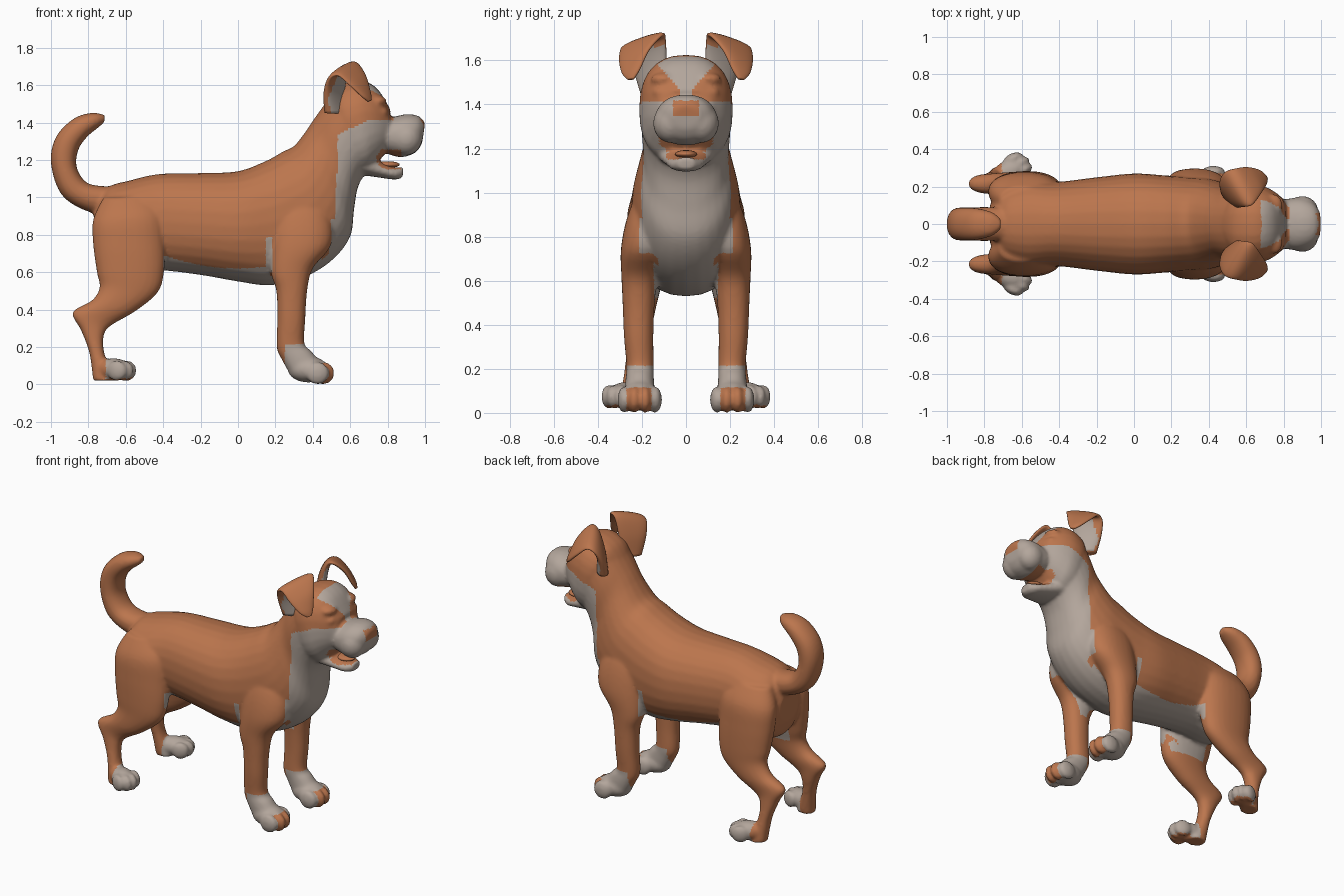
import bpy, bmesh, math
from mathutils import Vector, Matrix

# Two flat colours
def material(name, rgb):
    m = bpy.data.materials.new(name)
    m.diffuse_color = (*rgb, 1)
    return m

ORANGE = material("orange fur", (0.50, 0.18, 0.075))
PALE = material("pale fur", (0.45, 0.38, 0.33))


def catmull(rows, steps=5):
    """Smoothly interpolate a list of equal-length tuples."""
    out = []
    for i in range(len(rows) - 1):
        p0, p1 = rows[max(i - 1, 0)], rows[i]
        p2, p3 = rows[i + 1], rows[min(i + 2, len(rows) - 1)]
        for k in range(steps):
            t = k / steps
            out.append(tuple(
                0.5 * (2 * b + (c - a) * t + (2 * a - 5 * b + 4 * c - d) * t * t
                       + (3 * b - a - 3 * c + d) * t ** 3)
                for a, b, c, d in zip(p0, p1, p2, p3)))
    return out + [rows[-1]]


def loft(bm, rings, power=2.2, n=28):
    """Closed skin over superellipse rings given as (centre, u, v)."""
    loops = []
    for c, u, v in rings:
        loop = []
        for k in range(n):
            a = 2 * math.pi * k / n
            ca, sa = math.cos(a), math.sin(a)
            p = c + u * math.copysign(abs(ca) ** (2 / power), ca) \
                  + v * math.copysign(abs(sa) ** (2 / power), sa)
            loop.append(bm.verts.new(p))
        loops.append(loop)
    for a, b in zip(loops, loops[1:]):
        for k in range(n):
            bm.faces.new((a[k], a[(k + 1) % n], b[(k + 1) % n], b[k]))
    bm.faces.new(loops[0][::-1])
    bm.faces.new(loops[-1])


def outline(bm, rows, side=1, power=2.2):
    """Loft from side outline pairs: x1, z1, x2, z2, centre y, half width."""
    rings = []
    for x1, z1, x2, z2, y, w in catmull(rows):
        p, q = Vector((x1, 0, z1)), Vector((x2, 0, z2))
        rings.append(((p + q) / 2 + Vector((0, side * y, 0)),
                      Vector((0, w, 0)), (p - q) / 2))
    loft(bm, rings, power)


def ball(bm, pos, radii, yaw=0):
    m = Matrix.Translation(pos) @ Matrix.Rotation(yaw, 4, 'Z') @ Matrix.Diagonal((*radii, 1))
    bmesh.ops.create_uvsphere(bm, u_segments=20, v_segments=12, radius=1, matrix=m)


def make(name, bm, is_pale, voxel=0):
    bmesh.ops.recalc_face_normals(bm, faces=bm.faces)
    me = bpy.data.meshes.new(name)
    bm.to_mesh(me)
    bm.free()
    ob = bpy.data.objects.new(name, me)
    bpy.context.collection.objects.link(ob)
    if voxel:  # fuse the overlapping volumes into one smooth skin
        r = ob.modifiers.new("fuse", 'REMESH')
        r.mode, r.voxel_size = 'VOXEL', voxel
        s = ob.modifiers.new("soften", 'SMOOTH')
        s.factor, s.iterations = 0.5, 6
        ev = ob.evaluated_get(bpy.context.evaluated_depsgraph_get())
        me = bpy.data.meshes.new_from_object(ev)
        ob.modifiers.clear()
        ob.data = me
    me.materials.clear()
    me.materials.append(ORANGE)
    me.materials.append(PALE)
    for f in me.polygons:
        f.use_smooth = True
        f.material_index = int(is_pale(f.center, f.normal))
    return ob


# ---- body ----
bm = bmesh.new()
# torso and neck
outline(bm, [
    (-.77, .93, -.77, .74, 0, .10), (-.70, 1.05, -.72, .63, 0, .19),
    (-.58, 1.09, -.58, .60, 0, .235), (-.42, 1.125, -.42, .61, 0, .225),
    (-.20, 1.13, -.20, .585, 0, .25), (0, 1.14, 0, .55, 0, .27),
    (.15, 1.195, .18, .53, 0, .26), (.24, 1.245, .37, .58, 0, .25),
    (.30, 1.275, .51, .67, 0, .24), (.36, 1.35, .60, .79, 0, .215),
    (.40, 1.41, .62, .93, 0, .195), (.45, 1.48, .64, 1.05, 0, .20),
    (.50, 1.55, .68, 1.13, 0, .205)])
# skull
outline(bm, [
    (.47, 1.51, .56, 1.17, 0, .13), (.52, 1.58, .64, 1.13, 0, .20),
    (.60, 1.62, .70, 1.14, 0, .212), (.68, 1.62, .74, 1.18, 0, .195),
    (.75, 1.575, .775, 1.22, 0, .165), (.815, 1.47, .80, 1.25, 0, .125)], power=2.4)
# muzzle and lower jaw
outline(bm, [
    (.72, 1.44, .76, 1.25, 0, .12), (.82, 1.43, .82, 1.225, 0, .135),
    (.90, 1.445, .88, 1.215, 0, .14), (.965, 1.435, .95, 1.24, 0, .115),
    (1.0, 1.40, .985, 1.29, 0, .065)])
outline(bm, [
    (.64, 1.26, .66, 1.12, 0, .14), (.76, 1.19, .76, 1.105, 0, .10),
    (.84, 1.16, .84, 1.095, 0, .075), (.885, 1.165, .88, 1.105, 0, .04)])
# tail
outline(bm, [
    (-.62, .90, -.60, 1.06, 0, .08), (-.79, .92, -.72, 1.06, 0, .09),
    (-.94, 1.01, -.81, 1.08, 0, .09), (-1.0, 1.18, -.862, 1.16, 0, .088),
    (-.975, 1.32, -.855, 1.25, 0, .088), (-.88, 1.42, -.81, 1.32, 0, .085),
    (-.78, 1.452, -.745, 1.375, 0, .065), (-.71, 1.44, -.715, 1.40, 0, .03)])

for s in (1, -1):
    # lips and eyelids
    ball(bm, (.90, s * .07, 1.315), (.085, .08, .09))
    ball(bm, (.765, s * .105, 1.455), (.04, .05, .028))
    ball(bm, (.745, s * .10, 1.515), (.05, .06, .03))
    # front leg
    outline(bm, [
        (.22, 1.08, .40, 1.08, .12, .06), (.18, .90, .49, .92, .16, .10),
        (.175, .75, .50, .75, .19, .105), (.175, .60, .40, .62, .21, .083),
        (.205, .50, .37, .50, .215, .073), (.21, .35, .36, .35, .215, .067),
        (.207, .20, .355, .22, .208, .062), (.23, .14, .39, .18, .21, .064),
        (.28, .05, .44, .12, .21, .07)], s)
    # front paw
    ball(bm, (.375, s * .21, .08), (.11, .082, .07))
    for k, dy in enumerate((-.07, -.025, .025, .07)):
        x = .455 if k in (1, 2) else .425
        ball(bm, (x, s * (.21 + dy), .06), (.062, .031, .061))
    # hind leg
    outline(bm, [
        (-.72, 1.0, -.45, 1.0, .13, .07), (-.775, .88, -.40, .90, .165, .10),
        (-.775, .75, -.39, .75, .18, .10), (-.755, .60, -.395, .60, .195, .088),
        (-.74, .52, -.43, .49, .205, .075), (-.78, .45, -.55, .39, .213, .064),
        (-.885, .385, -.67, .32, .215, .052), (-.84, .29, -.715, .27, .22, .05),
        (-.795, .17, -.715, .17, .235, .048), (-.775, .02, -.66, .02, .255, .055)], s)
    # hind paw, turned outwards
    yaw = math.radians(24)
    turn = Matrix.Rotation(yaw, 3, 'Z')
    def at(fx, fy, z):
        v = turn @ Vector((fx, fy, 0))
        return (-.72 + v.x, s * (.255 + v.y), z)
    ball(bm, at(.06, 0, .08), (.10, .065, .06), s * yaw)
    for k, dy in enumerate((-.058, -.02, .02, .058)):
        fx = .13 if k in (1, 2) else .105
        ball(bm, at(fx, dy, .073), (.055, .028, .055), s * yaw)


def pale_body(c, n):
    x, y, z = c.x, abs(c.y), c.z
    if z < .215 and x > 0:      # front paws with orange middle toes
        return x > .25 and not (x > .45 and .155 < y < .27 and z < .115)
    if z < .14:                 # hind paws with orange soles
        return x > -.705 and n.z > -.75
    if x > .955 and y < .06 and 1.345 < z < 1.418 and n.x > .3:     # nose
        return False
    if .74 < x < .87 and 1.15 < z < 1.255 and (abs(n.z) > .55 or n.x > .7) \
            and not (z < 1.17 and n.z < 0):                         # mouth lining
        return False
    if x > .83 and z > 1:       # muzzle
        return True
    if z > 1.41:                # forehead blaze
        return x > .68 and y < .03 + max(0, z - 1.47) * .9
    if z > 1.3:                 # cheeks
        return x > .535 and z < 1.34 + (x - .54) * .45
    if z > .88:                 # throat
        return x > .52 + (z - .9) * .035
    if x > .45 and z > .6:      # chest
        return y < .21 and x > .485 - max(0, .7 - z)
    if .15 < x < .185 and .6 < z < .79:
        return True             # patch behind the elbow
    if x > .17:                 # brisket between the front legs
        return y < .145 and .5 < z < .75
    if x > -.4:                 # belly
        return z < .62 + .45 * x * x
    return x > -.68 and y < .16 and .52 < z < .69 and (n.z < -.2 or y < .12)


make("dog_body", bm, pale_body, voxel=.011)

# ---- folded ears: centre, half-span vector, half thickness ----
EAR = [(.52, .145, 1.45, .05, -.055, 0, .035), (.515, .165, 1.57, .05, -.075, .01, .028),
       (.54, .185, 1.665, .053, -.093, .03, .02), (.585, .20, 1.685, .05, -.095, .033, .018),
       (.64, .235, 1.625, .042, -.068, .025, .017), (.685, .25, 1.55, .022, -.04, .01, .014),
       (.705, .25, 1.515, .008, -.014, .003, .008)]
for s, name in ((1, "left_ear"), (-1, "right_ear")):
    bm = bmesh.new()
    rows = catmull(EAR)
    flip = Vector((1, s, 1))
    rings = []
    for i, r in enumerate(rows):
        c, u = Vector(r[:3]), Vector(r[3:6])
        t = Vector(rows[min(i + 1, len(rows) - 1)][:3]) - Vector(rows[max(i - 1, 0)][:3])
        v = t.cross(u).normalized() * r[6]
        rings.append((c * flip, u * flip, v * flip))
    loft(bm, rings, power=2.3)
    make(name, bm, lambda c, n: c.x < .6 and c.z < 1.665 and n.x > .25 and abs(c.y) < .23)

# ---- tongue ----
bm = bmesh.new()
ball(bm, (.80, 0, 1.175), (.065, .05, .018))
make("tongue", bm, lambda c, n: False)
